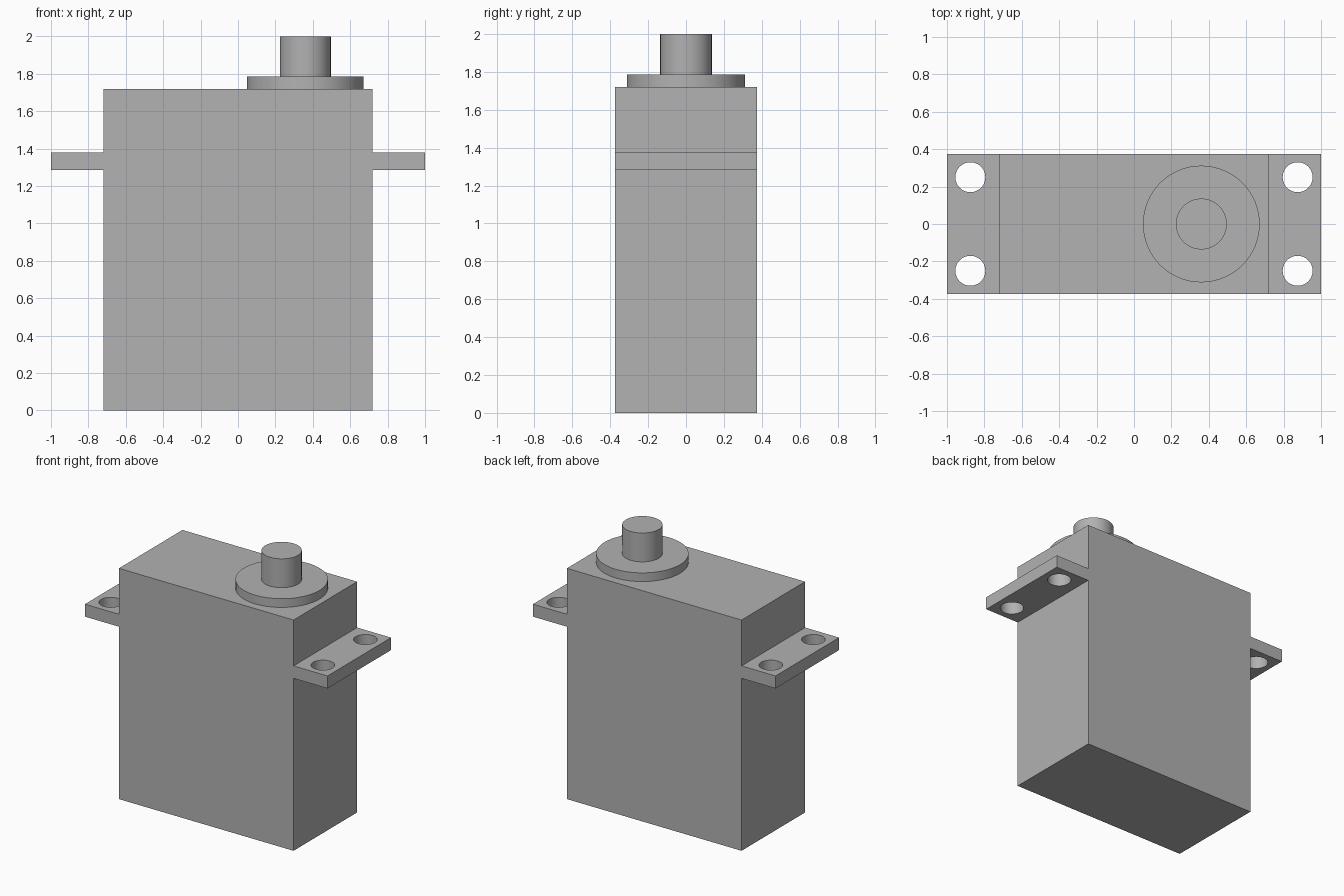
import bpy
import bmesh
from mathutils import Vector

cube = bpy.data.objects.get("Cube")
if cube:
    bpy.data.objects.remove(cube, do_unlink=True)

GREY = (0.445, 0.445, 0.445, 1.0)
grey = bpy.data.materials.new("plain grey")
grey.use_nodes = True
grey.diffuse_color = GREY
grey.node_tree.nodes["Principled BSDF"].inputs["Base Color"].default_value = GREY

HALF_DEPTH = 0.374
CASE_TOP = 1.72
TAB_LOW, TAB_HIGH = 1.285, 1.378
SHAFT_X = 0.36


def cylinder(name, radius, x, y, low, high, sides=64):
    bpy.ops.mesh.primitive_cylinder_add(
        vertices=sides, radius=radius, depth=high - low,
        location=(x, y, (low + high) / 2))
    obj = bpy.context.object
    obj.name = name
    obj.data.materials.append(grey)
    bpy.ops.object.shade_smooth_by_angle()
    return obj


# Case with side mounting tabs: half outline mirrored, then extruded in depth
half = [(0.72, 0), (0.72, TAB_LOW), (1, TAB_LOW),
        (1, TAB_HIGH), (0.72, TAB_HIGH), (0.72, CASE_TOP)]
outline = half + [(-x, z) for x, z in reversed(half)]
bm = bmesh.new()
face = bm.faces.new([bm.verts.new((x, -HALF_DEPTH, z)) for x, z in outline])
extruded = bmesh.ops.extrude_face_region(bm, geom=[face])
bmesh.ops.translate(
    bm, vec=Vector((0, 2 * HALF_DEPTH, 0)),
    verts=[v for v in extruded["geom"] if isinstance(v, bmesh.types.BMVert)])
bmesh.ops.recalc_face_normals(bm, faces=bm.faces)
mesh = bpy.data.meshes.new("case")
bm.to_mesh(mesh)
bm.free()
mesh.materials.append(grey)
case = bpy.data.objects.new("case", mesh)
bpy.context.collection.objects.link(case)

# Four screw holes through the tabs
for x in (-0.875, 0.875):
    for y in (-0.25, 0.25):
        cutter = cylinder("hole_cutter", 0.08, x, y, TAB_LOW - 0.1, TAB_HIGH + 0.1, 48)
        cutter.hide_render = True
        cut = case.modifiers.new("screw_hole", "BOOLEAN")
        cut.operation = "DIFFERENCE"
        cut.solver = "EXACT"
        cut.object = cutter
        bpy.ops.object.select_all(action="DESELECT")
        case.select_set(True)
        bpy.context.view_layer.objects.active = case
        bpy.ops.object.modifier_apply(modifier=cut.name)
        bpy.data.objects.remove(cutter, do_unlink=True)
bpy.ops.object.shade_smooth_by_angle()

# Output collar and shaft
cylinder("collar", 0.312, SHAFT_X, 0, CASE_TOP, 1.785)
cylinder("output_shaft", 0.136, SHAFT_X, 0, 1.785, 2.0)
